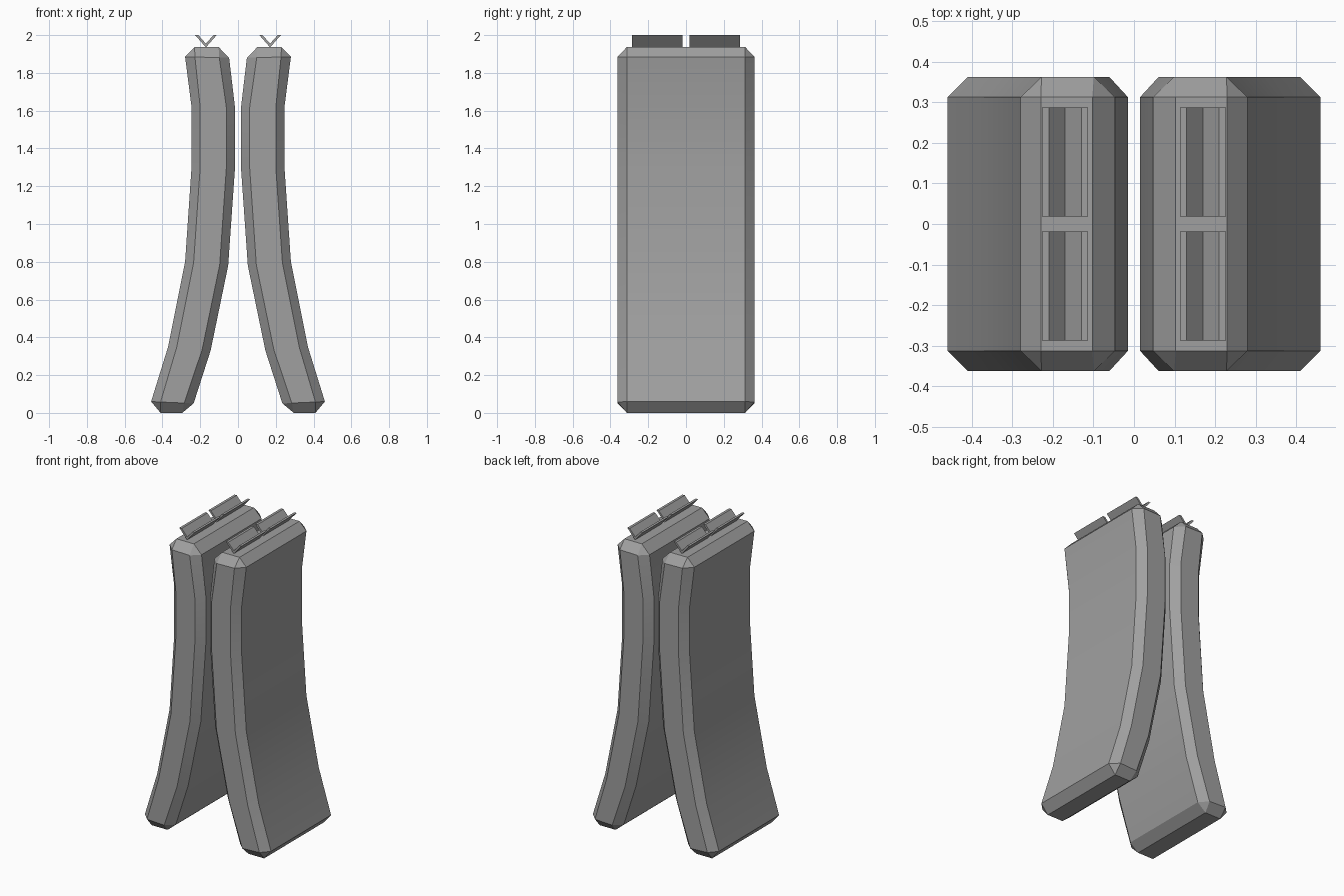
import bpy, bmesh, math

cube = bpy.data.objects.get("Cube")
if cube:
    bpy.data.objects.remove(cube, do_unlink=True)

grey = bpy.data.materials.new("grey")
grey.use_nodes = True
colour = (0.35, 0.35, 0.35, 1)
grey.diffuse_color = colour
grey.node_tree.nodes["Principled BSDF"].inputs["Base Color"].default_value = colour


def loft(name, rings, smooth=False):
    """Skin a list of equal-length rings and close both ends."""
    bm = bmesh.new()
    loops = [[bm.verts.new(p) for p in ring] for ring in rings]
    n = len(loops[0])
    for a, b in zip(loops, loops[1:]):
        for i in range(n):
            j = (i + 1) % n
            bm.faces.new((a[i], a[j], b[j], b[i]))
    bm.faces.new(loops[0])
    bm.faces.new(loops[-1])
    bmesh.ops.remove_doubles(bm, verts=bm.verts, dist=0.0005)
    bmesh.ops.recalc_face_normals(bm, faces=bm.faces)
    mesh = bpy.data.meshes.new(name)
    bm.to_mesh(mesh)
    bm.free()
    mesh.materials.append(grey)
    obj = bpy.data.objects.new(name, mesh)
    bpy.context.collection.objects.link(obj)
    if smooth:
        bpy.ops.object.select_all(action='DESELECT')
        obj.select_set(True)
        bpy.context.view_layer.objects.active = obj
        bpy.ops.object.shade_smooth_by_angle(angle=math.radians(25))
    return obj


HALF, INSET = 0.363, 0.313


def ring(side, xi, zi, xo, zo, c):
    """Chamfered cross-section from inner to outer edge; c is the chamfer."""
    t = c / (xo - xi)
    half = HALF if c else INSET
    pts = [(0, -INSET), (t, -half), (1 - t, -half), (1, -INSET),
           (1, INSET), (1 - t, half), (t, half), (0, INSET)]
    return [(side * (xi + (xo - xi) * f), y, zi + (zo - zi) * f) for f, y in pts]


# inner x, inner z, outer x, outer z, chamfer, from foot to top
sections = [
    (0.295, 0, 0.41, 0, 0),
    (0.235, 0.05, 0.46, 0.06, 0.05),
    (0.145, 0.33, 0.37, 0.35, 0.045),
    (0.052, 0.78, 0.28, 0.80, 0.045),
    (0.015, 1.31, 0.246, 1.30, 0.046),
    (0.015, 1.61, 0.246, 1.62, 0.046),
    (0.047, 1.88, 0.28, 1.885, 0.052),
    (0.103, 1.937, 0.23, 1.937, 0),
]
# V-shaped clip outline: half width and height
outline = [(-0.057, 2), (0, 1.935), (0.057, 2), (0.04, 2), (0, 1.955), (-0.04, 2)]

for label, side in (("left", 1), ("right", -1)):
    loft(label + "_curved_panel", [ring(side, *s) for s in sections], True)
    for end, y0, y1 in (("front", -0.287, -0.018), ("back", 0.018, 0.287)):
        loft(f"{label}_{end}_clip",
             [[(side * (0.17 + x), y, z) for x, z in outline] for y in (y0, y1)])
